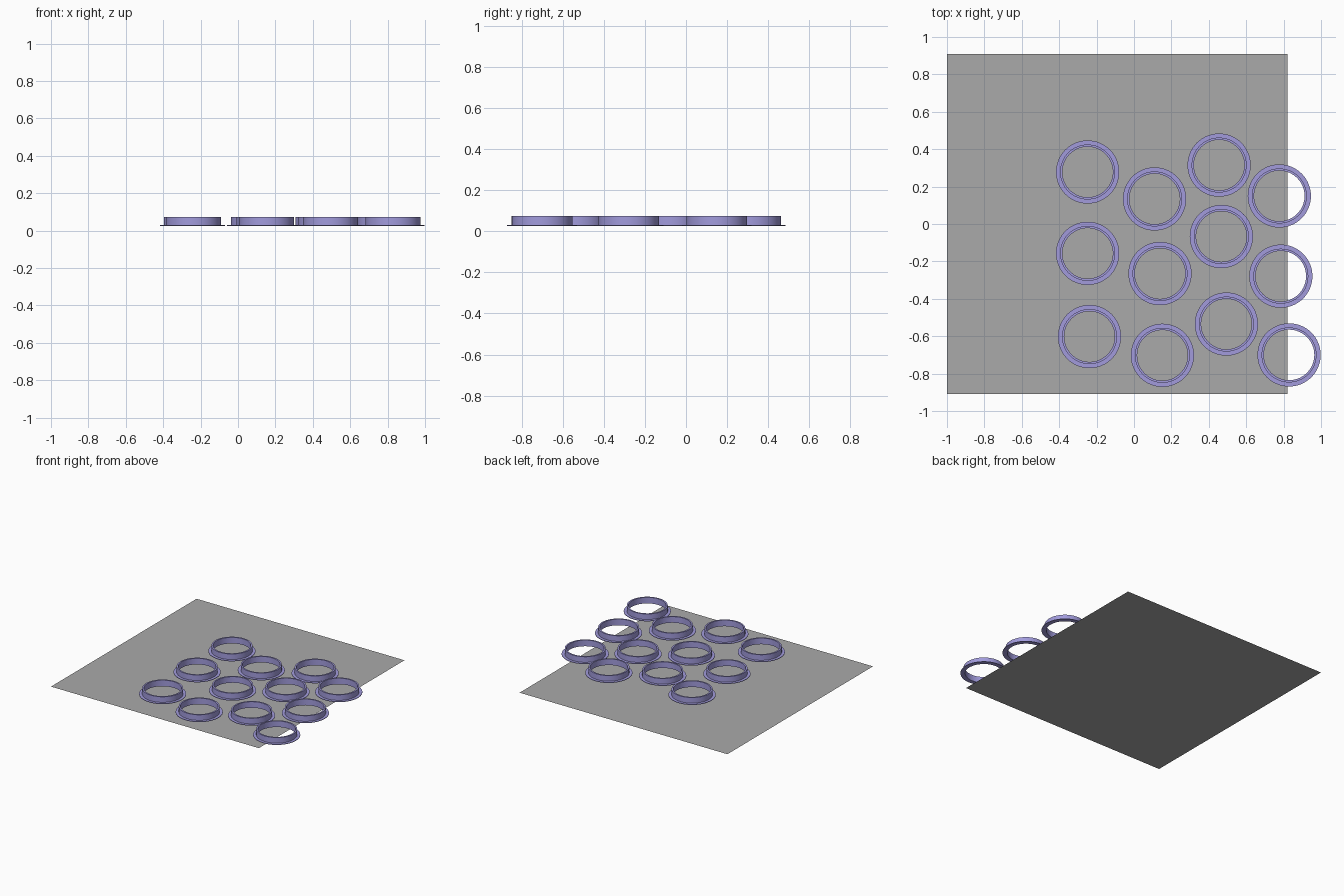
import bpy, bmesh, math

if "Cube" in bpy.data.objects:
    bpy.data.objects.remove(bpy.data.objects["Cube"])

def material(name, rgb):
    m = bpy.data.materials.new(name)
    m.diffuse_color = (*rgb, 1)
    m.use_nodes = True
    m.node_tree.nodes["Principled BSDF"].inputs["Base Color"].default_value = m.diffuse_color
    return m

GREY = material("grey", (0.40, 0.40, 0.40))
VIOLET = material("violet", (0.36, 0.33, 0.72))

# Flat base sheet
bpy.ops.mesh.primitive_plane_add(size=1.82, location=(-0.09, 0, 0))
sheet = bpy.context.object
sheet.name = "base_sheet"
sheet.data.materials.append(GREY)

# Collar cross-section (radius, height): short tube with a thin outer flange
PROFILE = [(0.135, 0.026), (0.169, 0.026), (0.169, 0.030),
           (0.147, 0.030), (0.147, 0.074), (0.135, 0.074)]
SEGMENTS = 64

def collar_mesh():
    bm = bmesh.new()
    rings = []
    for i in range(SEGMENTS):
        a = 2 * math.pi * i / SEGMENTS
        rings.append([bm.verts.new((r * math.cos(a), r * math.sin(a), z)) for r, z in PROFILE])
    n = len(PROFILE)
    for i in range(SEGMENTS):
        p, q = rings[i], rings[(i + 1) % SEGMENTS]
        for j in range(n):
            k = (j + 1) % n
            bm.faces.new((p[j], q[j], q[k], p[k]))
    bmesh.ops.recalc_face_normals(bm, faces=bm.faces)
    me = bpy.data.meshes.new("collar")
    bm.to_mesh(me)
    bm.free()
    me.materials.append(VIOLET)
    return me

# Twelve collars in four loose columns
CENTRES = [(-0.248, 0.278), (-0.248, -0.157), (-0.238, -0.602),
           (0.110, 0.134), (0.139, -0.265), (0.152, -0.702),
           (0.455, 0.315), (0.467, -0.067), (0.494, -0.535),
           (0.777, 0.150), (0.785, -0.279), (0.829, -0.700)]
mesh = collar_mesh()
for i, (x, y) in enumerate(CENTRES):
    ob = bpy.data.objects.new(f"collar_{i + 1}", mesh)
    ob.location = (x, y, 0)
    bpy.context.collection.objects.link(ob)
    if i == 0:
        bpy.context.view_layer.objects.active = ob
        bpy.ops.object.select_all(action='DESELECT')
        ob.select_set(True)
        bpy.ops.object.shade_smooth_by_angle()
